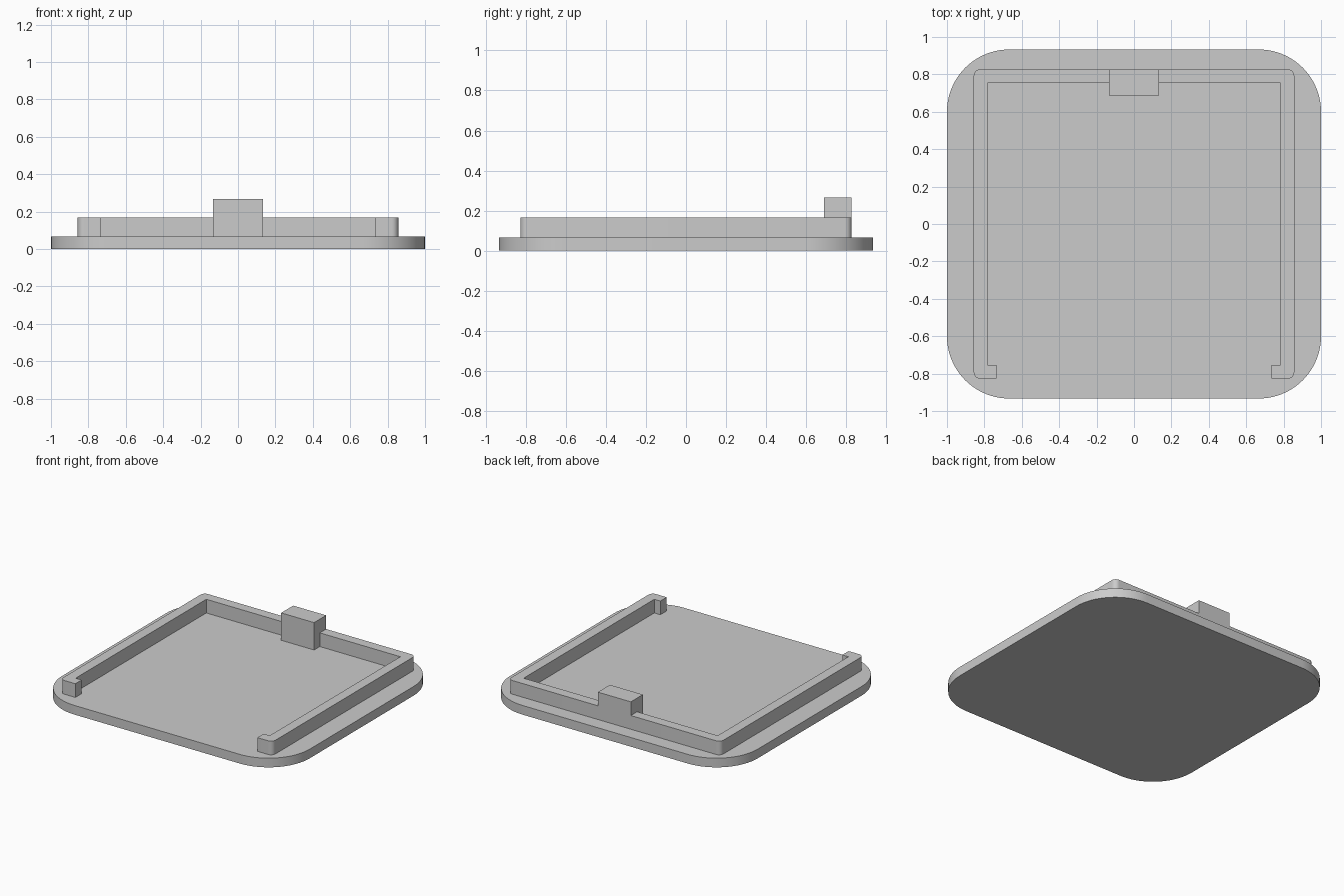
import bpy
import bmesh
from math import cos, pi, radians, sin
from mathutils import Vector

old = bpy.data.objects.get("Cube")
if old:
    bpy.data.objects.remove(old, do_unlink=True)

grey = bpy.data.materials.new("light grey")
grey.use_nodes = True
colour = (0.6, 0.6, 0.6, 1)
grey.diffuse_color = colour
grey.node_tree.nodes["Principled BSDF"].inputs["Base Color"].default_value = colour


def round_corner(prev, corner, nxt, radius, steps):
    """Points of a quarter circle replacing a right-angled corner."""
    c = Vector(corner)
    a = (Vector(prev) - c).normalized() * radius
    b = (Vector(nxt) - c).normalized() * radius
    angles = [pi / 2 * i / steps for i in range(steps + 1)]
    return [c + a * (1 - sin(t)) + b * (1 - cos(t)) for t in angles]


def extrude_profile(name, corners, bottom, top, steps=8):
    """Extrude a plan outline of (x, y, corner radius) upwards."""
    points = []
    for i, (x, y, r) in enumerate(corners):
        if r:
            prev, nxt = corners[i - 1], corners[(i + 1) % len(corners)]
            points += round_corner(prev[:2], (x, y), nxt[:2], r, steps)
        else:
            points.append(Vector((x, y)))
    bm = bmesh.new()
    base = bm.faces.new([bm.verts.new((p.x, p.y, bottom)) for p in points])
    result = bmesh.ops.extrude_face_region(bm, geom=[base], use_keep_orig=True)
    raised = [v for v in result["geom"] if isinstance(v, bmesh.types.BMVert)]
    bmesh.ops.translate(bm, verts=raised, vec=(0, 0, top - bottom))
    bmesh.ops.recalc_face_normals(bm, faces=bm.faces)
    mesh = bpy.data.meshes.new(name)
    bm.to_mesh(mesh)
    bm.free()
    mesh.materials.append(grey)
    obj = bpy.data.objects.new(name, mesh)
    bpy.context.collection.objects.link(obj)
    bpy.ops.object.select_all(action="DESELECT")
    obj.select_set(True)
    bpy.context.view_layer.objects.active = obj
    bpy.ops.object.shade_smooth_by_angle(angle=radians(30))


plate_top, wall_top, tab_top = 0.067, 0.167, 0.267
wall_x, wall_y, thick = 0.857, 0.827, 0.073
tab_x = 0.133

# Base plate with large rounded corners
extrude_profile("base_plate", [(-1, -0.933, 0.333), (1, -0.933, 0.333),
                               (1, 0.933, 0.333), (-1, 0.933, 0.333)],
                0, plate_top, steps=20)

# Rim wall, open at the front with a short hook at each end
for side, sign in (("left", 1), ("right", -1)):
    outline = [
        (tab_x, wall_y, 0), (wall_x, wall_y, 0.035),
        (wall_x, -wall_y, 0.035), (0.735, -wall_y, 0),
        (0.735, -wall_y + thick, 0), (wall_x - thick, -wall_y + thick, 0),
        (wall_x - thick, wall_y - thick, 0), (tab_x, wall_y - thick, 0),
    ]
    extrude_profile(side + "_rim_wall", [(sign * x, y, r) for x, y, r in outline],
                    plate_top, wall_top)

# Raised tab in the middle of the back wall
extrude_profile("back_tab", [(-tab_x, 0.688, 0), (tab_x, 0.688, 0),
                             (tab_x, wall_y, 0), (-tab_x, wall_y, 0)],
                plate_top, tab_top)
